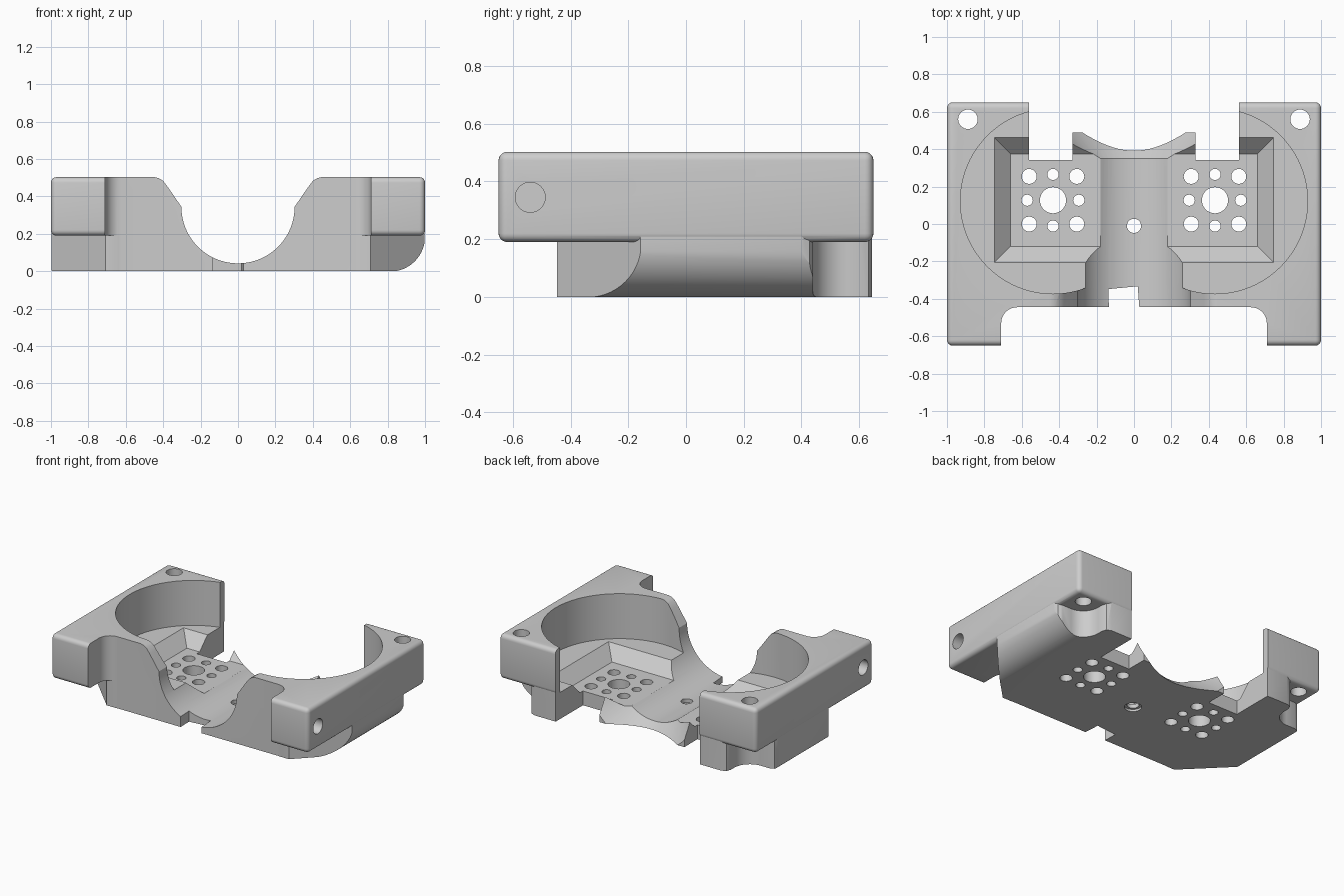
import bpy, bmesh, math
from mathutils import Matrix

cube = bpy.data.objects.get("Cube")
if cube:
    bpy.data.objects.remove(cube, do_unlink=True)

grey = bpy.data.materials.new("light grey")
grey.use_nodes = True
COLOUR = (0.61, 0.61, 0.61, 1)
grey.diffuse_color = COLOUR
grey.node_tree.nodes["Principled BSDF"].inputs["Base Color"].default_value = COLOUR


def finish(bm, name):
    bmesh.ops.recalc_face_normals(bm, faces=bm.faces)
    mesh = bpy.data.meshes.new(name)
    bm.to_mesh(mesh)
    bm.free()
    mesh.materials.append(grey)
    ob = bpy.data.objects.new(name, mesh)
    bpy.context.collection.objects.link(ob)
    return ob


def prism_mesh(points, lo, hi, along_y=False):
    bm = bmesh.new()
    low, high = [[bm.verts.new((a, c, b) if along_y else (a, b, c)) for a, b in points]
                 for c in (lo, hi)]
    bm.faces.new(low)
    bm.faces.new(high[::-1])
    for i in range(len(points)):
        bm.faces.new((low[i - 1], low[i], high[i], high[i - 1]))
    bmesh.ops.recalc_face_normals(bm, faces=bm.faces)
    return bm


def box_mesh(x0, x1, y0, y1, z0, z1):
    return prism_mesh([(x0, y0), (x1, y0), (x1, y1), (x0, y1)], z0, z1)


def bevel(bm, width, segments, rule):
    edges = [e for e in bm.edges if rule(*[v.co for v in e.verts])]
    bmesh.ops.bevel(bm, geom=edges, offset=width, segments=segments, profile=0.5,
                    affect="EDGES", clamp_overlap=True)


def cylinder(name, centre, r1, r2, depth, axis="Z", sides=32):
    bm = bmesh.new()
    turn = {"Z": Matrix(), "X": Matrix.Rotation(math.pi / 2, 4, "Y"),
            "Y": Matrix.Rotation(-math.pi / 2, 4, "X")}[axis]
    bmesh.ops.create_cone(bm, cap_ends=True, segments=sides, radius1=r1, radius2=r2,
                          depth=depth, matrix=Matrix.Translation(centre) @ turn)
    return finish(bm, name)


def combine(target, tool, operation="DIFFERENCE"):
    mod = target.modifiers.new(tool.name, "BOOLEAN")
    mod.operation, mod.solver, mod.object = operation, "MANIFOLD", tool
    bpy.context.view_layer.objects.active = target
    bpy.ops.object.modifier_apply(modifier=mod.name)
    bpy.data.objects.remove(tool, do_unlink=True)


def arc_points(cx, cy, radius, start, end, steps):
    angles = [math.radians(start + (end - start) * i / steps) for i in range(steps + 1)]
    return [(cx + radius * math.cos(t), cy + radius * math.sin(t)) for t in angles]


PX, PY = 0.433, 0.122  # centre of a round pocket
HX, HY = 0.888, 0.56   # centre of a corner hole

# Upper block with rounded outer edges
bm = box_mesh(-1, 1, -0.65, 0.65, 0.19, 0.503)
bevel(bm, 0.03, 5, lambda a, b: True)
body = finish(bm, "twin_pocket_bracket")

# Lower base: chamfered front corners, rear corners scooped around the holes
half = [(0.708, -0.447), (0.998, -0.157), (0.998, 0.40), (0.987, 0.428), (0.96, 0.44)]
half += arc_points(HX, HY, 0.12, 270, 180, 8)
half += [(0.768, 0.60), (0.757, 0.632), (0.725, 0.645)]
bm = prism_mesh(half + [(-x, y) for x, y in reversed(half)], 0, 0.3)
bevel(bm, 0.035, 5, lambda a, b: max(a.z, b.z) < 0.01 and max(a.x, b.x) < -0.99)
base = finish(bm, "lower_base")

# Large rounding along one lower side
rounding = arc_points(0.813, 0.185, 0.187, 0, -90, 14)
rounding += [(0.813, -0.1), (1.2, -0.1), (1.2, 0.185)]
combine(base, finish(prism_mesh(rounding, -0.8, 0.8, True), "side_rounding"))
combine(body, base, "UNION")

# Gap between the front ears, with rounded inner corners
bm = box_mesh(-0.71, 0.71, -0.8, -0.445, -0.1, 0.6)
bevel(bm, 0.085, 8, lambda a, b: abs(a.z - b.z) > 0.3 and a.y > -0.5)
combine(body, finish(bm, "front_gap"))

# Round pockets with a softened rim
for s in (1, -1):
    combine(body, cylinder("round_pocket", (s * PX, PY, 0.487), 0.495, 0.495, 0.6, sides=96))
    combine(body, cylinder("pocket_rim", (s * PX, PY, 0.51), 0.475, 0.525, 0.05, sides=96))

# Sloped rectangular pocket below the round ones
bm = box_mesh(-0.66, 0.66, -0.12, 0.375, 0.1, 0.2)
for v in bm.verts:
    if v.co.z > 0.15:
        v.co.x += math.copysign(0.1, v.co.x)
        v.co.y += math.copysign(0.1, v.co.y)
combine(body, finish(bm, "sloped_pocket"))

# Rear opening, leaving a tab in the middle
combine(body, finish(box_mesh(-0.56, 0.56, 0.49, 0.9, -0.1, 0.6), "rear_opening"))
combine(body, finish(box_mesh(-0.559, 0.559, 0.3, 0.9, 0.188, 0.61), "rear_upper_opening"))
for s in (1, -1):
    x0, x1 = sorted((s * 0.33, s * 0.561))
    combine(body, finish(box_mesh(x0, x1, 0.343, 0.91, -0.11, 0.62), "rear_side_opening"))

# Lengthwise channel: round bottom, flared top, wider rear mouth
R, ZC = 0.303, 0.345
flare = [(0.375, 0.45), (0.40, 0.483), (0.425, 0.498), (0.46, 0.506), (0.46, 0.63)]
outline = arc_points(0, ZC, R, 0, -180, 40)
outline += [(-x, z) for x, z in flare] + flare[::-1]
combine(body, finish(prism_mesh(outline, -0.8, 0.8, True), "channel"))
combine(body, cylinder("channel_mouth", (0, 0.445, ZC), R - 0.01, R + 0.2, 0.21, "Y", 80))

# Front cable notch and centre hole
notch = [(-0.13, -0.6), (0.04, -0.6), (0.02, -0.333), (-0.137, -0.348)]
combine(body, finish(prism_mesh(notch, -0.1, 0.3), "front_notch"))
combine(body, cylinder("centre_hole", (0, -0.01, 0), 0.038, 0.038, 0.5))
combine(body, cylinder("centre_recess", (0, -0.01, 0), 0.055, 0.055, 0.03))

# Hole patterns, corner holes and side holes
for s in (1, -1):
    cx, cy = s * PX, 0.127
    combine(body, cylinder("hub_hole", (cx, cy, 0), 0.07, 0.07, 0.5))
    for i in range(8):
        r, reach = (0.04, 0.18) if i % 2 else (0.03, 0.138)
        t = i * math.pi / 4
        spot = (cx + reach * math.cos(t), cy + reach * math.sin(t), 0)
        combine(body, cylinder("ring_hole", spot, r, r, 0.5, sides=24))
    combine(body, cylinder("corner_hole", (s * HX, HY, 0.4), 0.052, 0.052, 1))
    combine(body, cylinder("side_hole", (s * 0.95, -0.54, 0.345), 0.052, 0.052, 0.3, "X"))

# Smooth rounded faces, keep edges sharp
bpy.ops.object.select_all(action="DESELECT")
body.select_set(True)
bpy.context.view_layer.objects.active = body
bpy.ops.object.shade_smooth_by_angle(angle=math.radians(25))
